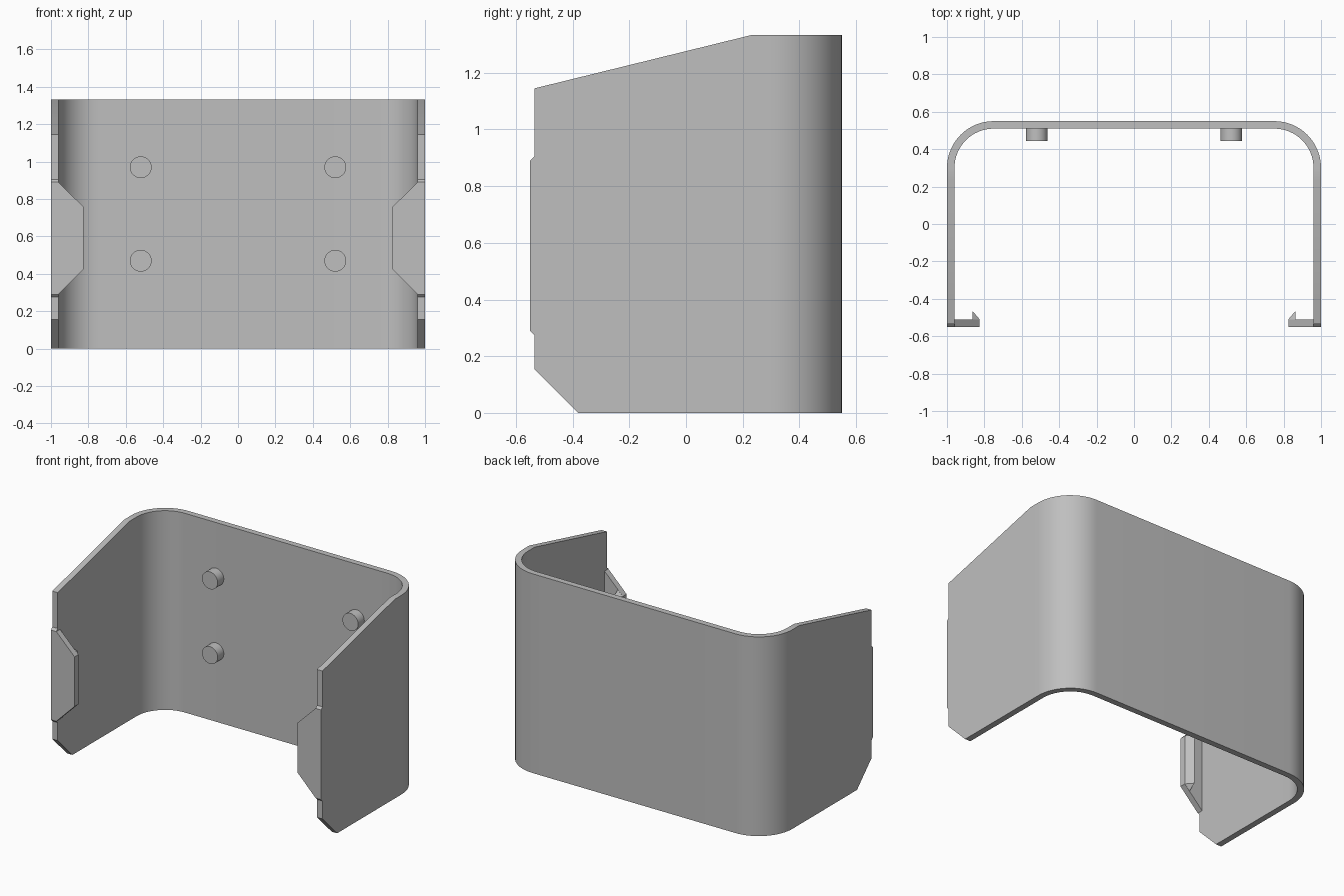
import bpy, bmesh, math

cube = bpy.data.objects.get("Cube")
if cube:
    bpy.data.objects.remove(cube, do_unlink=True)

grey = bpy.data.materials.new("plain grey")
grey.use_nodes = True
colour = (0.52, 0.52, 0.52, 1)
grey.diffuse_color = colour
grey.node_tree.nodes["Principled BSDF"].inputs["Base Color"].default_value = colour


def finish(name, bm):
    """Turn a bmesh into a grey object with smooth curves and sharp corners."""
    bmesh.ops.recalc_face_normals(bm, faces=bm.faces)
    mesh = bpy.data.meshes.new(name)
    bm.to_mesh(mesh)
    bm.free()
    mesh.materials.append(grey)
    mesh.shade_smooth()
    mesh.set_sharp_from_angle(angle=math.radians(30))
    obj = bpy.data.objects.new(name, mesh)
    bpy.context.collection.objects.link(obj)
    return obj


def loft(name, *loops, closed=False):
    """Skin matching loops; cap the ends."""
    bm = bmesh.new()
    rows = [[bm.verts.new(p) for p in loop] for loop in loops]
    for a, b in zip(rows, rows[1:]):
        for i in range(len(a)):
            j = (i + 1) % len(a)
            bm.faces.new((a[i], a[j], b[j], b[i]))
    bm.faces.new(rows[0])
    bm.faces.new(rows[-1])
    return finish(name, bm)


# Wraparound shell: a U-shaped wall with sloped top and clipped lower corners
HEIGHT, WALL, RADIUS = 1.333, 0.04, 0.25
FRONT, BACK = -0.535, 0.55
SLOPE_END, CLIP_END = 0.23, -0.38


def top_z(y):
    t = min(1, (y - FRONT) / (SLOPE_END - FRONT))
    return 1.145 + (HEIGHT - 1.145) * t


def bottom_z(y):
    return max(0, CLIP_END - y)


half = [((1, y), (1 - WALL, y)) for y in (FRONT, CLIP_END, SLOPE_END)]
steps = 16
for i in range(steps + 1):
    a = math.pi / 2 * i / steps
    cx, cy = 1 - RADIUS, BACK - RADIUS
    half.append(tuple((cx + r * math.cos(a), cy + r * math.sin(a))
                      for r in (RADIUS, RADIUS - WALL)))
path = half + [tuple((-x, y) for x, y in pair) for pair in reversed(half)]
sections = []
for (ox, oy), (ix, iy) in path:
    sections.append([(ox, oy, bottom_z(oy)), (ox, oy, top_z(oy)),
                     (ix, iy, top_z(iy)), (ix, iy, bottom_z(iy))])
loft("shell", *sections)

# Front clips, one on each side wall
LOW, HIGH, TAB_FRONT, TAB_BACK = 0.29, 0.89, -0.55, -0.51
INNER, TIP_LOW, TIP_HIGH = 0.825, 0.425, 0.757
for side, s in (("left", 1), ("right", -1)):
    wall_in = 1 - WALL
    outline = [(wall_in, LOW), (INNER, TIP_LOW), (INNER, TIP_HIGH), (wall_in, HIGH)]
    loft(side + "_clip_tab",
         *[[(s * x, y, z) for x, z in outline] for y in (TAB_FRONT, TAB_BACK)])

    # Bevelled pad joining the tab to the wall edge
    pad = []
    for y, grow in ((TAB_FRONT, 0), (FRONT, 0.015)):
        pad.append([(s * x, y, z) for x, z in (
            (1, LOW - grow), (wall_in, LOW - grow),
            (wall_in, HIGH + grow), (1, HIGH + grow))])
    loft(side + "_clip_pad", *pad)

    # Wedge-shaped catch behind the tab's inner edge
    root = INNER + 0.038
    catch = []
    for z, out in ((TIP_LOW, -0.035), (TIP_HIGH, 0.035)):
        catch.append([(s * INNER, TAB_BACK, z), (s * root, -0.466, z),
                      (s * root, TAB_BACK, z + out)])
    loft(side + "_clip_catch", *catch)

# Four round pegs on the inside of the back wall
for x, side in ((0.52, "left"), (-0.52, "right")):
    for z, level in ((0.47, "lower"), (0.97, "upper")):
        ring = [(math.cos(t * math.tau / 40), math.sin(t * math.tau / 40))
                for t in range(40)]
        loft(f"{level}_{side}_peg",
             *[[(x + 0.058 * c, y, z + 0.058 * d) for c, d in ring]
               for y in (0.445, 0.512)])
